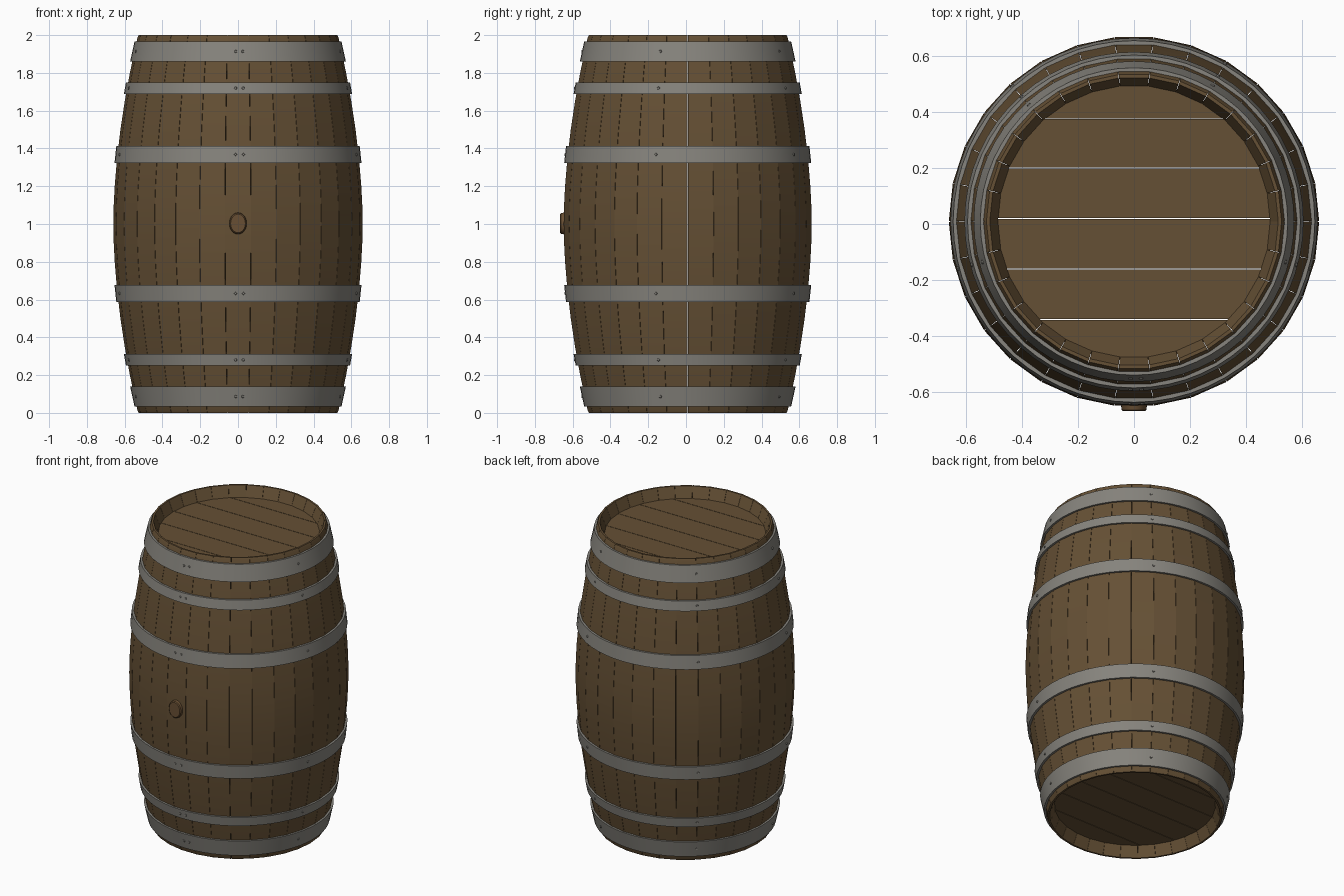
import bpy, bmesh, math
from mathutils import Matrix, Vector

if "Cube" in bpy.data.objects:
    bpy.data.objects.remove(bpy.data.objects["Cube"])

CY = 0.009          # barrel axis sits slightly behind centre, the bung sticks out in front
N = 30              # number of staves


def material(name, col):
    m = bpy.data.materials.new(name)
    m.diffuse_color = (*col, 1)
    m.use_nodes = True
    m.node_tree.nodes["Principled BSDF"].inputs["Base Color"].default_value = m.diffuse_color
    return m


WOOD = material("oak_wood", (0.13, 0.08, 0.035))
STEEL = material("grey_steel", (0.24, 0.23, 0.205))
BUNG = material("bung_wood", (0.14, 0.078, 0.033))


def radius(z):
    """Outer radius of the staves at height z."""
    return 0.66 - 0.131 * abs(z - 1) ** 1.8


def polar(r, a, z):
    """Point at angle a, measured from the front towards the right."""
    return (r * math.sin(a), CY - r * math.cos(a), z)


def finish(name, bm, mat, smooth=True):
    bmesh.ops.recalc_face_normals(bm, faces=bm.faces)
    me = bpy.data.meshes.new(name)
    bm.to_mesh(me)
    bm.free()
    me.materials.append(mat)
    ob = bpy.data.objects.new(name, me)
    bpy.context.collection.objects.link(ob)
    if smooth:
        bpy.ops.object.select_all(action='DESELECT')
        bpy.context.view_layer.objects.active = ob
        ob.select_set(True)
        bpy.ops.object.shade_smooth_by_angle(angle=math.radians(20))
    return ob


def loft(bm, rings, closed_path=False):
    """Skin a list of equal point rings, capping the ends unless the path closes."""
    rv = [[bm.verts.new(p) for p in r] for r in rings]
    pairs = list(zip(rv, rv[1:]))
    if closed_path:
        pairs.append((rv[-1], rv[0]))
    n = len(rv[0])
    for a, b in pairs:
        for i in range(n):
            j = (i + 1) % n
            bm.faces.new((a[i], a[j], b[j], b[i]))
    if not closed_path:
        bm.faces.new(rv[0])
        bm.faces.new(rv[-1])


# Staves: flat across, curved along the height, bevelled at both ends
half = [(0, 0.526, 0.514), (0.012, radius(0.012), 0.509), (0.07, radius(0.07), 0.485)]
half += [(z, radius(z), radius(z) - 0.045) for z in (0.2, 0.35, 0.5, 0.65, 0.8, 0.9)]
profile = half + [(1, 0.66, 0.615)] + [(2 - z, o, i) for z, o, i in reversed(half)]
bm = bmesh.new()
for k in range(N):
    a0 = (k - 0.5) * 2 * math.pi / N + 0.0015
    a1 = (k + 0.5) * 2 * math.pi / N - 0.0015
    loft(bm, [[polar(o, a0, z), polar(o, a1, z), polar(i, a1, z), polar(i, a0, z)]
              for z, o, i in profile])
finish("staves", bm, WOOD)

# Heads: six planks cut to a circle, recessed at both ends
R = 0.495
cuts = [-R, -0.349, -0.169, 0.011, 0.191, 0.366, R]
for name, z0, z1 in (("bottom_head", 0.07, 0.1), ("top_head", 1.9, 1.93)):
    bm = bmesh.new()
    for lo, hi in zip(cuts, cuts[1:]):
        lo, hi = max(lo + 0.0015, -R * 0.999), min(hi - 0.0015, R * 0.999)
        t0, t1 = math.asin(lo / R), math.asin(hi / R)
        arc = [t0 + (t1 - t0) * i / 10 for i in range(11)]
        pts = [(R * math.cos(t), R * math.sin(t)) for t in arc]
        pts += [(-x, y) for x, y in reversed(pts)]
        loft(bm, [[(x, y + CY, z) for x, y in pts] for z in (z0, z1)])
    finish(name, bm, WOOD, smooth=False)

# Hoops with rivets, mirrored top and bottom
SEG = 60
RIVETS = [-1.2, 2.6, 75, 150, 222, 285]
for label, lo, hi in (("end", 0.033, 0.14), ("quarter", 0.25, 0.312), ("bilge", 0.588, 0.677)):
    for side in ("lower", "upper"):
        z0, z1 = (lo, hi) if side == "lower" else (2 - hi, 2 - lo)
        r0, r1 = radius(z0) + 0.011, radius(z1) + 0.011
        bm = bmesh.new()
        loft(bm, [[polar(r0, a, z0), polar(r1, a, z1),
                   polar(r1 - 0.02, a, z1), polar(r0 - 0.02, a, z0)]
                  for a in (2 * math.pi * k / SEG for k in range(SEG))], closed_path=True)
        finish(f"{side}_{label}_hoop", bm, STEEL)

        bm = bmesh.new()
        for deg in RIVETS:
            a, zc = math.radians(deg), (z0 + z1) / 2
            d = Vector((math.sin(a), -math.cos(a), 0))
            mat = (Matrix.Translation(polar((r0 + r1) / 2, a, zc))
                   @ d.to_track_quat('Z', 'Y').to_matrix().to_4x4())
            bmesh.ops.create_cone(bm, cap_ends=True, segments=8, radius1=0.009,
                                  radius2=0.006, depth=0.008, matrix=mat)
        finish(f"{side}_{label}_rivets", bm, STEEL)

# Bung: tapered oval plug in the front stave
bm = bmesh.new()
loft(bm, [[(rx * math.cos(t), y, 1.003 + rz * math.sin(t))
           for t in (2 * math.pi * i / 24 for i in range(24))]
          for rx, rz, y in ((0.04, 0.052, -0.62), (0.047, 0.058, -0.643),
                            (0.044, 0.055, -0.662), (0.039, 0.049, -0.667))])
finish("bung", bm, BUNG)
